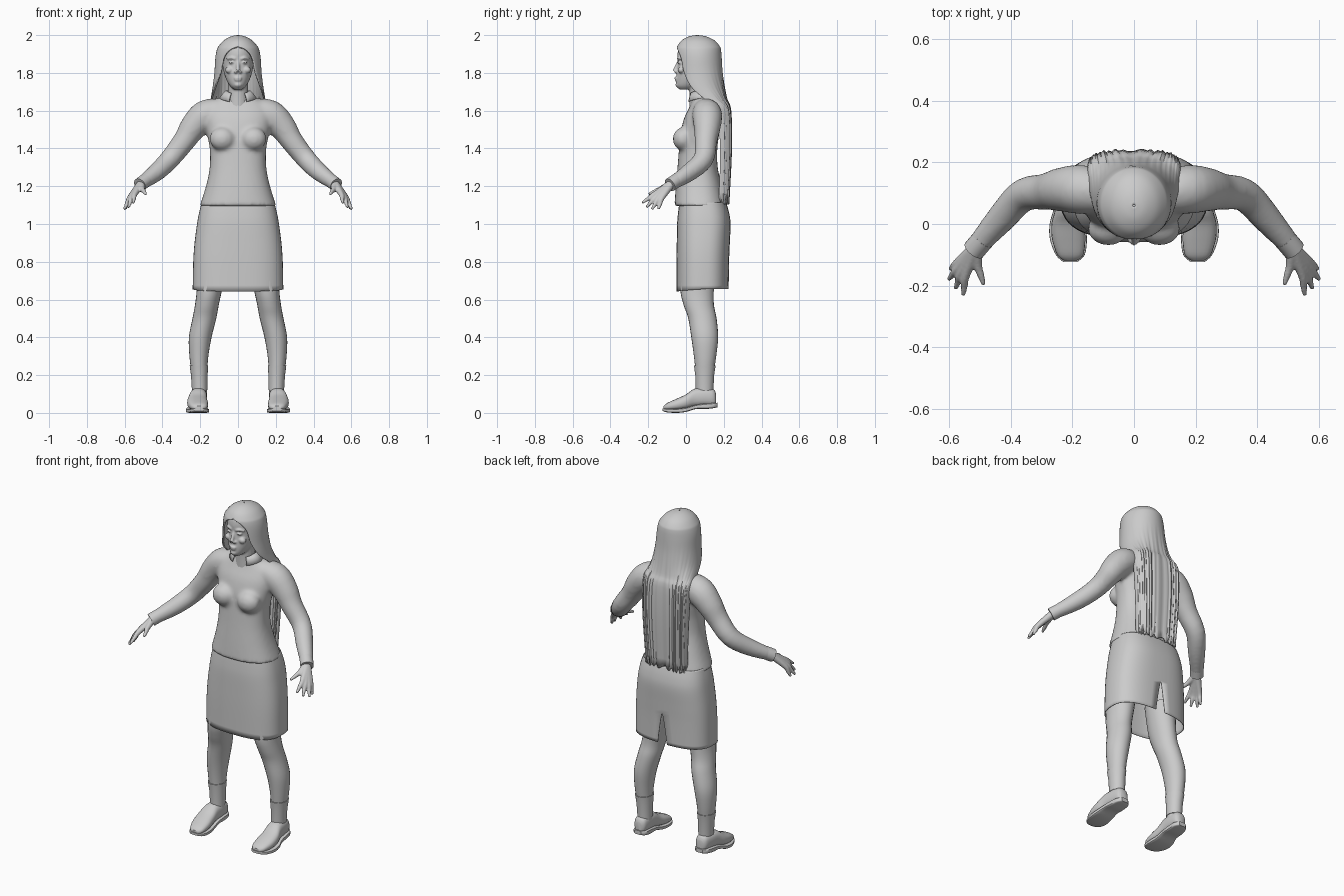
import bpy, bmesh, math
from mathutils import Vector

if "Cube" in bpy.data.objects:
    bpy.data.objects.remove(bpy.data.objects["Cube"])

grey = bpy.data.materials.new("plain_grey")
grey.diffuse_color = (0.6, 0.6, 0.6, 1)
grey.use_nodes = True
grey.node_tree.nodes["Principled BSDF"].inputs["Base Color"].default_value = grey.diffuse_color


def spw(v, p):
    return math.copysign(abs(v) ** p, v)


def spline(rows, k=4):
    """Smoothly resample rows of numbers (Catmull-Rom)."""
    out = []
    for i in range(len(rows) - 1):
        a, b, c, d = rows[max(i - 1, 0)], rows[i], rows[i + 1], rows[min(i + 2, len(rows) - 1)]
        for s in range(k):
            t = s / k
            out.append([0.5 * (2 * q + (r - p) * t + (2 * p - 5 * q + 4 * r - u) * t * t
                        + (3 * q - p - 3 * r + u) * t ** 3) for p, q, r, u in zip(a, b, c, d)])
    return out + [list(rows[-1])]


def loft(bm, rings, closed=True, caps=True):
    vs = [[bm.verts.new(p) for p in r] for r in rings]
    n = len(vs[0])
    for a, b in zip(vs, vs[1:]):
        for i in range(n if closed else n - 1):
            j = (i + 1) % n
            bm.faces.new((a[i], a[j], b[j], b[i]))
    if closed and caps:
        bm.faces.new(vs[0][::-1])
        bm.faces.new(vs[-1])


def level(z, w, y0, y1, p=0.85, n=32, x=0):
    """Horizontal rounded section between y0 and y1."""
    cy, d = (y0 + y1) / 2, (y1 - y0) / 2
    return [(x + w * spw(math.sin(2 * math.pi * i / n), p), cy - d * spw(math.cos(2 * math.pi * i / n), p), z)
            for i in range(n)]


def tube(bm, rows, n=14):
    """Round tube through (x, y, z, radius) rows."""
    pts = spline(rows)
    rings = []
    for i, r in enumerate(pts):
        t = (Vector(pts[min(i + 1, len(pts) - 1)][:3]) - Vector(pts[max(i - 1, 0)][:3])).normalized()
        u = t.cross(Vector((0.3, 0.8, -0.5))).normalized()
        v = t.cross(u)
        rings.append([Vector(r[:3]) + r[3] * (u * math.cos(2 * math.pi * k / n) + v * math.sin(2 * math.pi * k / n))
                      for k in range(n)])
    loft(bm, rings)


def ball(bm, c, s):
    vs = bmesh.ops.create_uvsphere(bm, u_segments=20, v_segments=14, radius=1)["verts"]
    for v in vs:
        v.co = Vector((v.co.x * s[0] + c[0], v.co.y * s[1] + c[1], v.co.z * s[2] + c[2]))


def finish(bm, name, mirror=False, voxel=0, smooth=0, solid=0, angle=40):
    bmesh.ops.recalc_face_normals(bm, faces=bm.faces)
    me = bpy.data.meshes.new(name)
    bm.to_mesh(me)
    bm.free()
    ob = bpy.data.objects.new(name, me)
    bpy.context.collection.objects.link(ob)
    me.materials.append(grey)
    bpy.ops.object.select_all(action='DESELECT')
    ob.select_set(True)
    bpy.context.view_layer.objects.active = ob
    if voxel:
        m = ob.modifiers.new("blend", 'REMESH')
        m.mode, m.voxel_size, m.use_smooth_shade = 'VOXEL', voxel, True
    if smooth:
        m = ob.modifiers.new("soften", 'SMOOTH')
        m.factor, m.iterations = 0.5, smooth
    if solid:
        m = ob.modifiers.new("thickness", 'SOLIDIFY')
        m.thickness, m.offset = solid, -1
    if mirror:
        ob.modifiers.new("both_sides", 'MIRROR').use_mirror_merge = False
    if not voxel:
        bpy.ops.object.shade_smooth_by_angle(angle=math.radians(angle))
    return ob


# Blouse: torso, bust and sleeves blended into one skin
bm = bmesh.new()
loft(bm, [level(*r) for r in spline([
    (1.095, .203, -.062, .215), (1.2, .17, -.054, .19), (1.3, .15, -.045, .168), (1.4, .15, -.037, .166),
    (1.48, .165, -.03, .176), (1.56, .175, -.01, .182), (1.62, .16, .018, .168), (1.66, .11, .033, .147),
    (1.685, .062, .03, .12)])])
for s in (-1, 1):
    ball(bm, (s * .083, -.015, 1.45), (.068, .055, .062))
    tube(bm, [(s * x, y, z, r) for x, y, z, r in (
        (.08, .1, 1.60, .065), (.17, .112, 1.578, .08), (.235, .112, 1.515, .072), (.285, .105, 1.44, .06),
        (.36, .093, 1.345, .054), (.43, .02, 1.275, .048), (.515, -.078, 1.212, .035))], 20)
blouse = finish(bm, "blouse", voxel=.011, smooth=7)

# Button placket laid on the blouse front
bm = bmesh.new()
loft(bm, [[(-.004, -.2, 1.11 + .02 * i), (.004, -.2, 1.11 + .02 * i)] for i in range(27)], closed=False)
placket = finish(bm, "placket")
m = placket.modifiers.new("lay_on", 'SHRINKWRAP')
m.target, m.wrap_method, m.use_project_y, m.offset = blouse, 'PROJECT', True, .002

# Collar, open at the front
bm = bmesh.new()
loft(bm, [[(w * math.sin(t), cy + d * math.cos(t), z - .02 * max(0, abs(t) - 1.8))
           for t in [a * (i / 14 - 1) for i in range(29)]]
          for z, w, cy, d, a in ((1.665, .1, .078, .075, 2.65), (1.69, .082, .075, .066, 2.6),
                                 (1.708, .064, .072, .06, 2.55))], closed=False)
finish(bm, "collar", solid=.005)

# Cuffs
bm = bmesh.new()
tube(bm, [(.488, -.048, 1.232, .037), (.505, -.067, 1.219, .037), (.52, -.085, 1.207, .037)], 20)
finish(bm, "cuff", mirror=True)

# Hands: five finger tubes blended at the palm
bm = bmesh.new()
wrist = (.512, -.075, 1.215, .022)
for knuckle, tip in (((.574, -.127, 1.138), (.597, -.146, 1.078)), ((.572, -.144, 1.140), (.602, -.18, 1.078)),
                     ((.561, -.158, 1.147), (.580, -.21, 1.088)), ((.547, -.167, 1.157), (.555, -.232, 1.112)),
                     ((.507, -.135, 1.185), (.488, -.198, 1.158))):
    tube(bm, [wrist, (*knuckle, .0145), (*[(a + b) / 2 for a, b in zip(knuckle, tip)], .0115), (*tip, .007)], 12)
finish(bm, "hand", mirror=True, voxel=.005, smooth=3)

# Skirt with a slit up the centre back
bm = bmesh.new()
rings = []
for z, w, y0, y1 in spline([(1.115, .192, -.035, .212), (1.06, .206, -.042, .228), (1.0, .217, -.047, .236),
                            (.9, .23, -.049, .232), (.8, .237, -.05, .228), (.655, .24, -.05, .226)], 5):
    gap = max(0, .84 - z) * .35
    cy, d = (y0 + y1) / 2, (y1 - y0) / 2
    ts = [gap + (2 * math.pi - 2 * gap) * i / 48 for i in range(49)]
    rings.append([(w * spw(math.sin(t), .75), cy + d * spw(math.cos(t), .75),
                   z - (.012 * max(0, -math.cos(t)) if z < .66 else 0)) for t in ts])
loft(bm, rings, closed=False)
bmesh.ops.remove_doubles(bm, verts=bm.verts, dist=.0005)
finish(bm, "skirt", solid=.004)

# Legs
bm = bmesh.new()
loft(bm, [level(z, w, y0, y1, 1, 24, x) for z, x, w, y0, y1 in spline([
    (.80, .135, .08, -.03, .15), (.65, .152, .067, -.03, .147), (.57, .165, .063, -.012, .148),
    (.5, .178, .063, .012, .162), (.4, .2, .06, .028, .17), (.3, .207, .05, .042, .16),
    (.2, .205, .041, .052, .146), (.1, .203, .038, .055, .142)])])
finish(bm, "leg", mirror=True)

# Sock tops
bm = bmesh.new()
loft(bm, [level(z, w, y0, y1, 1, 24, x) for z, x, w, y0, y1 in (
    (.252, .207, .049, .042, .157), (.2, .205, .044, .049, .149), (.12, .203, .041, .052, .145))])
finish(bm, "sock", mirror=True)


def shoe_part(name, rows, p):
    """Loft of upright sections (y, x, half width, bottom, top)."""
    bm = bmesh.new()
    rings = []
    for y, x, w, b, t in spline(rows):
        rings.append([(x + w * spw(math.cos(2 * math.pi * i / 20), p),
                       y, (b + t) / 2 + (t - b) / 2 * spw(math.sin(2 * math.pi * i / 20), p)) for i in range(20)])
    loft(bm, rings)
    finish(bm, name, mirror=True)


shoe_part("shoe_upper", [(-.118, .207, .022, .018, .036), (-.10, .207, .042, .014, .052), (-.05, .212, .054, .014, .075),
                         (0, .215, .053, .02, .098), (.045, .211, .046, .03, .128), (.1, .207, .043, .035, .132),
                         (.145, .205, .036, .035, .125), (.16, .205, .02, .04, .1)], .8)
shoe_part("shoe_sole", [(-.124, .207, .022, .01, .024), (-.10, .207, .047, .003, .022), (-.05, .213, .06, 0, .022),
                        (0, .216, .058, .005, .028), (.05, .211, .05, .02, .042), (.1, .208, .048, .02, .05),
                        (.145, .205, .042, .025, .052), (.167, .205, .022, .03, .054)], .35)

# Head: skull, neck and facial features blended
bm = bmesh.new()
loft(bm, [level(*r, 1) for r in spline([
    (1.712, .022, -.035, .05), (1.73, .042, -.05, .08), (1.76, .06, -.052, .12), (1.8, .074, -.049, .15),
    (1.85, .083, -.043, .165), (1.9, .085, -.045, .165), (1.94, .078, -.035, .155), (1.97, .05, -.005, .12)])])
tube(bm, [(0, .08, 1.62, .062), (0, .07, 1.70, .053), (0, .065, 1.78, .055)], 20)
tube(bm, [(0, -.038, 1.862, .008), (0, -.05, 1.835, .009), (0, -.06, 1.808, .013)], 12)
ball(bm, (0, -.051, 1.773), (.022, .010, .006))
ball(bm, (0, -.050, 1.762), (.019, .010, .006))
ball(bm, (0, -.042, 1.737), (.02, .014, .014))
for s in (-1, 1):
    ball(bm, (s * .012, -.052, 1.804), (.009, .010, .007))
    ball(bm, (s * .034, -.034, 1.855), (.015, .012, .007))
    tube(bm, [(s * .014, -.043, 1.873, .006), (s * .036, -.038, 1.880, .007), (s * .058, -.022, 1.872, .005)], 10)
    ball(bm, (s * .046, -.025, 1.815), (.022, .018, .018))
finish(bm, "head", voxel=.005, smooth=3)

# Hair: cap opening around the face, falling to a flat panel down the back
bm = bmesh.new()
N = 72
rings = []
for z, w, cy, d, a, p in spline([
        (2.0, .004, .06, .004, math.pi, 1), (1.993, .038, .061, .045, math.pi, 1),
        (1.972, .075, .064, .087, math.pi, 1), (1.942, .102, .066, .112, math.pi, 1),
        (1.922, .112, .066, .119, 2.75, 1), (1.88, .12, .067, .122, 2.45, 1), (1.8, .125, .072, .122, 2.3, .95),
        (1.72, .135, .085, .12, 2.0, .9), (1.66, .145, .122, .095, 1.75, .8), (1.6, .152, .17, .066, 1.6, .65),
        (1.4, .147, .18, .06, 1.57, .6), (1.115, .132, .172, .054, 1.57, .6)]):
    a = min(a, math.pi)
    rough = .0035 * min(1, max(0, (1.85 - z) / .25))
    ring = []
    for i in range(N + 1):
        t = a * (2 * i / N - 1)
        k = rough * (math.sin(i * 1.9) + .6 * math.sin(i * .83 + 1))
        ring.append((w * spw(math.sin(t), p), cy + (d + k) * spw(math.cos(t), p),
                     z + (.012 * math.sin(i * 1.3) if z < 1.13 else 0)))
    rings.append(ring)
loft(bm, rings, closed=False)
bmesh.ops.remove_doubles(bm, verts=bm.verts, dist=.0004)
finish(bm, "hair", solid=.009, angle=50)
